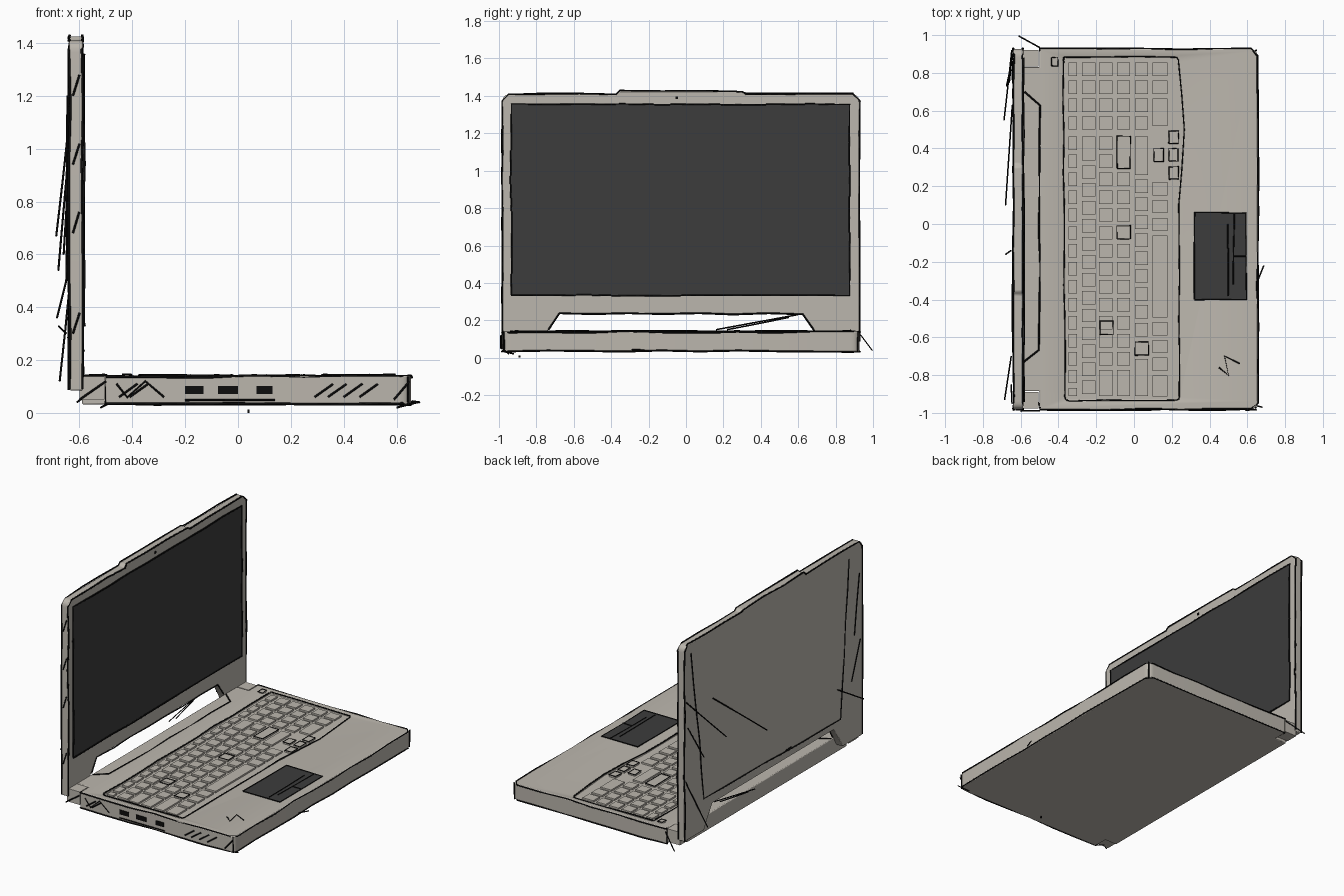
import bpy, bmesh, random
from math import pi
from mathutils import Vector

if "Cube" in bpy.data.objects:
    bpy.data.objects.remove(bpy.data.objects["Cube"])

random.seed(4)
YC = -0.0275          # symmetry plane of the laptop
Y0, Y1 = -0.982, 0.927


def mat(name, c):
    m = bpy.data.materials.new(name)
    m.diffuse_color = (*c, 1)
    m.use_nodes = True
    m.node_tree.nodes["Principled BSDF"].inputs["Base Color"].default_value = m.diffuse_color
    return m


SHELL = mat("shell_grey", (0.50, 0.47, 0.42))
DARK = mat("dark_glass", (0.045, 0.045, 0.045))
INK = mat("ink", (0.004, 0.004, 0.004))


def finish(name, bm, m):
    bmesh.ops.recalc_face_normals(bm, faces=bm.faces)
    me = bpy.data.meshes.new(name)
    bm.to_mesh(me)
    bm.free()
    ob = bpy.data.objects.new(name, me)
    bpy.context.collection.objects.link(ob)
    me.materials.append(m)
    return ob


def fillet(pts, n=5):
    """Points (a, b[, r]); corners with a radius are rounded."""
    out = []
    for i, p in enumerate(pts):
        c = Vector(p[:2])
        if len(p) < 3:
            out.append(c)
            continue
        a = c + (Vector(pts[i - 1][:2]) - c).normalized() * p[2]
        b = c + (Vector(pts[(i + 1) % len(pts)][:2]) - c).normalized() * p[2]
        for k in range(n + 1):
            t = k / n
            out.append(a * (1 - t) ** 2 + c * 2 * t * (1 - t) + b * t * t)
    return out


def prism(name, pts, axis, lo, hi, m, bevel=0.0):
    """Extrude a 2D profile along x (profile yz) or z (profile xy)."""
    bm = bmesh.new()
    put = (lambda p, h: (h, p[0], p[1])) if axis == 'x' else (lambda p, h: (p[0], p[1], h))
    pts = fillet(pts)
    f = bm.faces.new([bm.verts.new(put(p, lo)) for p in pts])
    g = bmesh.ops.extrude_face_region(bm, geom=[f])
    d = Vector(put((0, 0), hi - lo))
    bmesh.ops.translate(bm, vec=d, verts=[v for v in g['geom'] if isinstance(v, bmesh.types.BMVert)])
    ob = finish(name, bm, m)
    if bevel:
        b = ob.modifiers.new("edge", 'BEVEL')
        b.width, b.segments, b.limit_method = bevel, 2, 'ANGLE'
    return ob


def add_box(bm, x, y, z):
    """Box from (lo, hi) ranges."""
    g = bmesh.ops.create_cube(bm, size=1)
    for v in g['verts']:
        v.co = [(r[0] + r[1]) / 2 + c * (r[1] - r[0]) for r, c in zip((x, y, z), v.co)]


def box(name, x, y, z, m):
    bm = bmesh.new()
    add_box(bm, x, y, z)
    return finish(name, bm, m)


def ink(name, lines, r=0.005, jit=0.004):
    """Hand-drawn strokes: jittered polylines with a thin square section."""
    cu = bpy.data.curves.new(name, 'CURVE')
    cu.dimensions, cu.bevel_depth, cu.bevel_resolution = '3D', r, 0
    cu.use_fill_caps = True
    for line in lines:
        pts = [Vector(line[0])]
        for a, b in zip(line, line[1:]):
            a, b = Vector(a), Vector(b)
            n = max(1, round((b - a).length / 0.2))
            pts += [a.lerp(b, (k + 1) / n) + Vector([random.uniform(-jit, jit) for _ in range(3)])
                    for k in range(n)]
        s = cu.splines.new('POLY')
        s.points.add(len(pts) - 1)
        for q, p in zip(s.points, pts):
            q.co = (*p, 1)
    ob = bpy.data.objects.new(name, cu)
    bpy.context.collection.objects.link(ob)
    cu.materials.append(INK)


# Base slab, with rear corners notched for the hinges
base = prism("base", [(0.655, Y0, .045), (0.655, Y1, .045), (-0.5, Y1), (-0.5, 0.83), (-0.59, 0.83),
                      (-0.59, -0.885), (-0.5, -0.885), (-0.5, Y0)], 'z', 0.032, 0.14, SHELL)
# Keyboard well cut into the deck
well = [(-0.375, 0.885, .02), (0.235, 0.885, .03), (0.265, 0.5), (0.238, 0.1),
        (0.24, -0.935, .03), (-0.365, -0.935, .02)]
cutter = prism("keyboard_well_cutter", well, 'z', 0.13, 0.2, SHELL)
cutter.hide_render = True
cutter.hide_set(True)
cut = base.modifiers.new("well", 'BOOLEAN')
cut.object, cut.operation, cut.solver = cutter, 'DIFFERENCE', 'EXACT'
bev = base.modifiers.new("edge", 'BEVEL')
bev.width, bev.segments, bev.limit_method = 0.006, 2, 'ANGLE'

# Hinges
for side, (a, b) in {"left": (Y0 + .005, -0.89), "right": (0.835, Y1 - .005)}.items():
    box("hinge_" + side, (-0.6, -0.505), (a, b), (0.05, 0.138), SHELL)

# Lid with camera bump on top and the open gap below
prism("lid", [(Y0, 0.085), (-0.77, 0.085), (-0.735, 0.15), (-0.68, 0.235), (0.625, 0.235), (0.68, 0.15),
              (0.715, 0.085), (Y1, 0.085), (Y1, 1.41, .045), (0.32, 1.41), (0.30, 1.425),
              (-0.355, 1.425), (-0.375, 1.41), (Y0, 1.41, .045)], 'x', -0.638, -0.588, SHELL, 0.005)
box("screen", (-0.6, -0.585), (-0.935, 0.875), (0.335, 1.355), DARK)
box("camera", (-0.6, -0.583), (-0.057, -0.043), (1.383, 1.397), INK)

# Keys, listed per row as widths in key units from the number-pad side
P = 0.095
bm = bmesh.new()
rows = [(-0.325, .045, 0.475, [1] * 14 + [.7]),
        (-0.24, .07, 0.475, [1.6] + [1] * 13),
        (-0.15, .07, 0.475, [1] * 13 + [1.7]),
        (-0.055, .07, 0.475, [2] + [1] * 11 + [1.7]),
        (0.04, .07, 0.475, [2.4] + [1] * 10 + [2.3]),
        (0.138, .08, 0.235, [1, 1, 1, 4.8, 1, 1, 1, 1.4])]


def key(x, sx, ya, yb):
    add_box(bm, (x - sx / 2, x + sx / 2), (yb, ya), (0.128, 0.141))


for x, sx, y, widths in rows:
    for w in widths:
        key(x, sx, y - .012, y - w * P + .012)
        y -= w * P
    pad = [(0.867, 1), (0.772, 1), (0.677, 1), (0.582, 1)]
    if x == 0.04:
        pad = pad[:2] + [(0.677, 1), (0.582, 1)]
    if x > 0.1:
        pad = pad[:2] + [(0.677, 1.8)]
    for y, w in pad:
        key(x, sx, y - .012, y - w * P + .012)
arrows = [(0.21, 0.46), (0.21, 0.367), (0.21, 0.27), (0.13, 0.365)]
for x, y in arrows:
    key(x, .05, y + .033, y - .033)
finish("keys", bm, SHELL)

# Touchpad, power button and side ports
box("touchpad", (0.32, 0.595), (-0.4, 0.06), (0.135, 0.143), DARK)
bpy.ops.mesh.primitive_cylinder_add(vertices=20, radius=0.025, depth=0.01, location=(-0.42, 0.86, 0.139))
bpy.context.object.name = "power_button"
bpy.context.object.data.materials.append(SHELL)
for i, (a, b) in enumerate([(-0.2, -0.13), (-0.075, 0), (0.07, 0.13)]):
    box(f"side_port_{i}", (a, b), (Y0 - .004, Y0 + .02), (0.072, 0.102), INK)

# Ink outlines of the base
loop = [(-0.5, Y0), (0.62, Y0), (0.655, -0.945), (0.655, 0.89), (0.62, Y1), (-0.5, Y1)]
ink("base_outline", [[(x, y, z) for x, y in loop] for z in (0.035, 0.138)] +
    [[(x, y, 0.03), (x, y, 0.14)] for x in (-0.5, 0.645) for y in (Y0 + .01, Y1 - .01)])
ink("base_side_hatching", [[(x, -0.985, 0.06), (x + .07, -0.985, 0.11)] for x in (-.45, -.41, .29, .34, .4, .46)]
    + [[(-.46, -.985, .11), (-.42, -.985, .06), (-.35, -.985, .12), (-.28, -.985, .06)],
       [(.59, -.985, .05), (.65, -.985, .12)], [(-.2, -.985, .048), (.14, -.985, .048)]], 0.004, 0.001)
ink("vent_outline", [[(-0.58, 0.7, .141), (-0.5, 0.63, .141), (-0.5, -0.67, .141), (-0.58, -0.73, .141)]])
ink("well_outline", [[(p.x, p.y, 0.141) for p in fillet(well)] + [(-0.375, 0.86, 0.141)]], .004, .003)


def ring(x, y, sx, sy, z=0.142):
    c = [(-sx, -sy), (sx, -sy), (sx, sy), (-sx, sy), (-sx, -sy)]
    return [(x + a, y + b, z) for a, b in c]


ink("key_outlines", [ring(x, y, .025, .033) for x, y in arrows] +
    [ring(-.055, .38, .035, .085), ring(-.055, -.045, .035, .035), ring(-.145, -.55, .035, .035),
     ring(.04, -.66, .035, .035), ring(-.42, .86, .018, .022, .145)], .003, .002)
ink("touchpad_lines", [ring(.457, -.17, .137, .23, .143), [(.5, -.38, .144), (.495, .0, .144)],
                       [(.525, -.32, .144), (.53, .05, .144)], [(.53, -.17, .144), (.595, -.17, .144)]], .004, .002)

# Ink outlines of the lid, front and back
edge = [(Y0, .09), (Y0, 1.37), (-.945, 1.41), (-.375, 1.41), (-.355, 1.426), (.3, 1.426), (.32, 1.41),
        (.89, 1.41), (Y1, 1.37), (Y1, .09)]
gap = [(-.735, .15), (-.68, .235), (.625, .235), (.68, .15)]
glass = [(-.935, .335), (-.935, 1.355), (.875, 1.355), (.875, .335), (-.935, .335)]
back_panel = [(.86, 1.34), (.72, .3), (-.75, .28), (-.84, 1.33)]
ink("lid_outline", [[(x, y, z) for y, z in edge] for x in (-.638, -.588)] +
    [[(-.586, y, z) for y, z in gap], [(-.584, y, z) for y, z in glass],
     [(-.64, y, z) for y, z in back_panel]])
ink("lid_side_hatching", [[(-.625, Y0 - .002, z), (-.6, Y0 - .002, z + .08)] for z in (.3, .68, .94, 1.2)], .004, .001)

# Loose sketch strokes around the model
ink("loose_strokes", [
    [(-.61, .995, .04), (-.5, .935, .12)], [(.687, -.22, .04), (.66, -.29, .045)],
    [(-.688, .55, .67), (-.647, .92, 1.03)], [(-.68, .1, .54), (-.645, .63, .95)],
    [(-.685, -.93, .36), (-.65, -.7, .5)], [(-.675, .73, .12), (-.635, .92, .5)],
    [(-.66, .75, .6), (-.645, .9, .85)], [(-.65, -.88, .8), (-.645, -.94, 1.2)],
    [(-.65, -.85, .5), (-.645, -.95, .75)], [(-.65, -.14, .3), (-.68, -.16, .33)],
    [(-.63, .16, .15), (-.63, .6, .23)], [(-.62, .22, .15), (-.64, .55, .215)],
    [(-.52, -.92, .02), (-.49, -.98, .035)], [(.6, -.95, .02), (.68, -.97, .04)],
    [(-.6, -.99, .05), (-.5, -.99, .12)], [(.45, -.76, .142), (.5, -.8, .142), (.48, -.7, .142), (.56, -.74, .142)],
], .004, .001)
box("ink_dot", (.036, .044), (-.895, -.885), (0, .012), INK)

for ob in bpy.data.objects:
    ob.select_set(ob.type == 'MESH' and not ob.hide_render)
bpy.context.view_layer.objects.active = base
bpy.ops.object.shade_smooth_by_angle()
